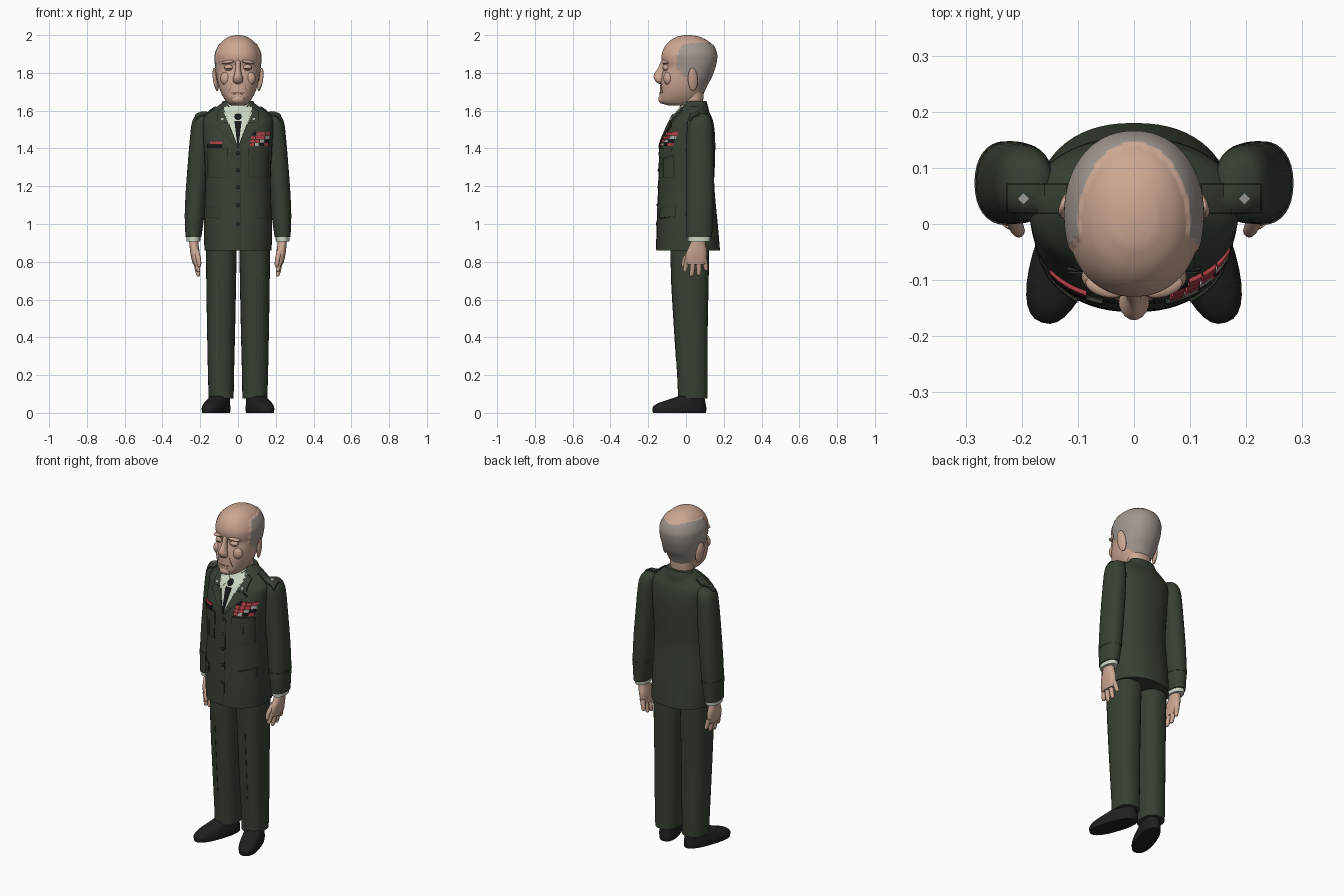
import bpy, bmesh, math
from mathutils import Vector, Matrix
from mathutils.bvhtree import BVHTree

if "Cube" in bpy.data.objects:
    bpy.data.objects.remove(bpy.data.objects["Cube"])


def material(name, r, g, b):
    m = bpy.data.materials.new(name)
    m.diffuse_color = (r, g, b, 1)
    m.use_nodes = True
    m.node_tree.nodes["Principled BSDF"].inputs["Base Color"].default_value = m.diffuse_color
    return m


GREEN = material("uniform green", .039, .052, .034)
DKGREEN = material("seam green", .022, .030, .019)
SKIN = material("skin", .60, .385, .29)
FOLD = material("skin fold", .27, .15, .11)
HAIR = material("grey hair", .35, .305, .275)
SHIRT = material("pale shirt", .60, .68, .55)
BLACK = material("shoe black", .014, .014, .015)
TIE = material("tie black", .008, .009, .011)
RED = material("ribbon red", .46, .05, .07)
SILVER = material("silver", .42, .42, .40)


def finish(name, bm, mat, angle=50):
    bmesh.ops.recalc_face_normals(bm, faces=bm.faces)
    me = bpy.data.meshes.new(name)
    bm.to_mesh(me)
    bm.free()
    ob = bpy.data.objects.new(name, me)
    bpy.context.collection.objects.link(ob)
    me.materials.append(mat)
    bpy.ops.object.select_all(action='DESELECT')
    bpy.context.view_layer.objects.active = ob
    ob.select_set(True)
    bpy.ops.object.shade_smooth_by_angle(angle=math.radians(angle))
    return ob


def spline(rows, k):
    """Smoothly interpolate between rows of ring values."""
    out = []
    for i in range(len(rows) - 1):
        p = [rows[max(i - 1, 0)], rows[i], rows[i + 1], rows[min(i + 2, len(rows) - 1)]]
        for j in range(k):
            t = j / k
            out.append([.5 * (2 * b + (c - a) * t + (2 * a - 5 * b + 4 * c - d) * t * t
                        + (3 * b - a - 3 * c + d) * t ** 3) for a, b, c, d in zip(*p)])
    return out + [list(rows[-1])]


def loft(name, rings, mat, seg=32, n=2.2, k=4, mx=None, angle=50):
    """Rings are (z, centre x, centre y, radius x, radius y)."""
    bm = bmesh.new()
    loops = []
    for z, cx, cy, rx, ry in spline(rings, k):
        loop = []
        for i in range(seg):
            c, s = math.cos(2 * math.pi * i / seg), math.sin(2 * math.pi * i / seg)
            loop.append(bm.verts.new((cx + rx * math.copysign(abs(c) ** (2 / n), c),
                                      cy + ry * math.copysign(abs(s) ** (2 / n), s), z)))
        loops.append(loop)
    for a, b in zip(loops, loops[1:]):
        for i in range(seg):
            j = (i + 1) % seg
            bm.faces.new((a[i], a[j], b[j], b[i]))
    bm.faces.new(loops[0])
    bm.faces.new(loops[-1])
    if mx:
        bm.transform(mx)
    return finish(name, bm, mat, angle)


def depth(rows):
    """Turn (z, front y, back y, radius x) into rings."""
    return [(z, 0, (f + b) / 2, r, (b - f) / 2) for z, f, b, r in rows]


def ball(name, loc, scale, mat, rot=(0, 0, 0)):
    bm = bmesh.new()
    bmesh.ops.create_uvsphere(bm, u_segments=20, v_segments=12, radius=1)
    ob = finish(name, bm, mat)
    ob.location, ob.scale, ob.rotation_euler = loc, scale, rot
    return ob


def surface(*obs):
    verts, polys = [], []
    for o in obs:
        n = len(verts)
        verts += [v.co.copy() for v in o.data.vertices]
        polys += [[i + n for i in p.vertices] for p in o.data.polygons]
    return BVHTree.FromPolygons(verts, polys)


def plate(name, quad, mat, surf, thick=.006, n=8, top=False):
    """Thin four-cornered panel draped on a surface, from the front or the top."""
    bm = bmesh.new()
    a, b, c, d = [Vector(q) for q in quad]
    ray = Vector((0, 0, -1)) if top else Vector((0, 1, 0))
    grid = []
    for i in range(n + 1):
        row = []
        for j in range(n + 1):
            u, v = i / n, j / n
            p = (a * (1 - u) + b * u) * (1 - v) + (d * (1 - u) + c * u) * v
            start = Vector((p.x, p.y, 3)) if top else Vector((p.x, -1, p.y))
            hit = surf.ray_cast(start, ray)[0] or surf.find_nearest(start)[0]
            row.append(bm.verts.new(hit - ray * thick))
        grid.append(row)
    for r, s in zip(grid, grid[1:]):
        for j in range(n):
            bm.faces.new((r[j], r[j + 1], s[j + 1], s[j]))
    # extrude the panel back into the surface
    top_faces = list(bm.faces)
    ext = bmesh.ops.extrude_face_region(bm, geom=top_faces, use_keep_orig=True)
    for e in ext["geom"]:
        if isinstance(e, bmesh.types.BMVert):
            e.co += ray * (thick + .002)
    bmesh.ops.remove_doubles(bm, verts=bm.verts, dist=.00005)
    return finish(name, bm, mat, 35)


def box(x0, x1, z0, z1):
    return [(x0, z0), (x1, z0), (x1, z1), (x0, z1)]


# jacket body
jacket = loft("jacket", depth([(.86, -.157, .180, .178), (1.0, -.154, .168, .180), (1.2, -.146, .150, .173),
              (1.32, -.143, .153, .176), (1.42, -.135, .155, .182), (1.5, -.105, .151, .186),
              (1.555, -.078, .140, .184), (1.595, -.045, .122, .15), (1.63, -.02, .108, .10),
              (1.65, -.005, .10, .075)]), GREEN, seg=64, n=2.3, k=6)

# neck, shirt collar and jacket collar
loft("neck", depth([(1.56, -.025, .085, .066), (1.62, -.02, .088, .066), (1.70, -.02, .095, .07)]), SKIN)
loft("shirt_collar", depth([(1.56, -.058, .098, .082), (1.6, -.045, .096, .078), (1.64, -.022, .094, .071)]), SHIRT)
loft("jacket_collar", depth([(1.57, -.02, .125, .115), (1.61, -.005, .120, .10), (1.652, .015, .108, .080)]), GREEN)

# arms, legs and shoes
arms = []
for s, side in ((1, "left"), (-1, "right")):
    def L(name, rows, mat, **kw):
        return loft(side + "_" + name, [(z, s * cx, cy, rx, ry) for z, cx, cy, rx, ry in rows], mat, **kw)
    arms.append(L("sleeve", [(1.588, .178, .072, .012, .02), (1.575, .186, .072, .038, .048), (1.54, .193, .072, .050, .064),
                (1.48, .198, .073, .054, .069), (1.38, .205, .073, .056, .072), (1.2, .220, .074, .055, .074),
                (1.05, .230, .073, .052, .072), (.93, .236, .070, .042, .067)], GREEN))
    L("sleeve_band", [(1.03, .231, .072, .053, .073), (1.055, .2298, .073, .0545, .0745)], GREEN, k=2)
    L("shirt_cuff", [(.908, .236, .069, .036, .058), (.94, .236, .07, .037, .06)], SHIRT, k=2)
    L("palm", [(.785, .222, .052, .016, .048), (.81, .224, .052, .021, .056), (.85, .228, .056, .025, .055),
               (.89, .233, .062, .024, .042), (.92, .235, .066, .025, .036)], SKIN, seg=20)
    # four fingers fanned from front to back, then the thumb
    for i, (y0, y1, tip) in enumerate(((.008, -.006, .745), (.037, .03, .722), (.068, .068, .727), (.097, .107, .752))):
        L("finger_%d" % (i + 1), [(tip, .209, y1, .004, .004), (tip + .007, .210, y1, .010, .011),
          (tip + .035, .215, (y0 + y1) / 2, .013, .0135), (.815, .224, y0, .015, .015)], SKIN, seg=12, n=2)
    L("thumb", [(.772, .205, -.014, .004, .004), (.780, .205, -.014, .010, .010),
                (.815, .209, -.006, .013, .013), (.865, .222, .025, .015, .016)], SKIN, seg=12, n=2)
    L("trouser_leg", [(.075, .089, .036, .066, .078), (.2, .090, .034, .069, .081), (.45, .0895, .026, .0745, .089),
                      (.7, .089, .021, .079, .099), (.92, .088, .019, .082, .104)], GREEN, n=2.4)
    mx = Matrix.Translation((s * .116, -.035, 0)) @ Matrix.Rotation(s * math.radians(19), 4, 'Z')
    loft(side + "_shoe", [(0, 0, 0, .054, .146), (.014, 0, 0, .056, .148), (.03, 0, .001, .056, .147),
         (.05, 0, .012, .053, .132), (.07, 0, .04, .049, .100), (.09, 0, .067, .046, .067),
         (.105, 0, .075, .040, .052)], BLACK, n=2.4, mx=mx)
    # trouser crease
    ob = bpy.data.objects[side + "_trouser_leg"]
    plate(side + "_trouser_crease", box(s * .1 - .0015, s * .1 + .0015, .28, .72), DKGREEN, surface(ob), .002)

# head with hair picked out by position and slightly raised
head = loft("head", depth([(1.628, -.095, .03, .035), (1.64, -.128, .055, .055), (1.665, -.140, .078, .074),
            (1.70, -.138, .094, .092), (1.74, -.136, .112, .104), (1.78, -.130, .134, .111), (1.83, -.118, .152, .117),
            (1.865, -.128, .160, .120), (1.90, -.128, .161, .119), (1.94, -.112, .146, .103), (1.97, -.085, .116, .080),
            (1.99, -.05, .075, .05), (1.997, -.025, .048, .028), (2.0, .0, .02, .008)]), SKIN, seg=128, n=2.15, k=8)
head.data.materials.append(HAIR)


def is_hair(c):
    if c.y < -.045 + .35 * max(0, c.z - 1.88) or c.z < max(1.70, 1.825 - 1.05 * (c.y + .04)):
        return False
    return c.z < 1.86 or (c.x / .097) ** 2 + (c.y / .143) ** 2 > 1


hair_verts = set()
for p in head.data.polygons:
    if is_hair(p.center):
        p.material_index = 1
        hair_verts.update(p.vertices)
normals = {i: head.data.vertices[i].normal.copy() for i in hair_verts}
for i, nrm in normals.items():
    head.data.vertices[i].co += nrm * .004

# face
face = surface(head)
loft("nose", [(1.742, 0, -.132, .010, .010), (1.752, 0, -.138, .025, .020), (1.772, 0, -.140, .027, .030),
              (1.792, 0, -.138, .020, .031), (1.825, 0, -.124, .014, .024), (1.862, 0, -.118, .014, .014),
              (1.875, 0, -.115, .006, .006)], SKIN, seg=20, n=2)
ball("chin", (0, -.122, 1.66), (.036, .024, .024), SKIN)
plate("mouth", [(-.04, 1.692), (.04, 1.692), (.034, 1.699), (-.034, 1.699)], FOLD, face, .002)
ball("lower_lip", (0, -.132, 1.686), (.03, .009, .007), SKIN)
for s, side in ((1, "left"), (-1, "right")):
    ball(side + "_eyelid", (s * .048, -.103, 1.828), (.025, .021, .018), SKIN)
    ball(side + "_eye_slit", (s * .048, -.114, 1.823), (.020, .011, .002), FOLD)
    ball(side + "_brow", (s * .052, -.112, 1.858), (.036, .018, .010), SKIN, (0, s * .15, s * .28))
    ball(side + "_cheek", (s * .062, -.094, 1.77), (.032, .026, .036), SKIN)
    ball(side + "_ear", (s * .118, .036, 1.765), (.012, .027, .062), SKIN, (.1, s * .12, s * .35))
    plate(side + "_smile_line", [(s * .032, 1.745), (s * .035, 1.745), (s * .052, 1.69), (s * .049, 1.69)],
          FOLD, face, .002)

# shirt front and tie
front = surface(jacket)
plate("shirt_front", [(-.004, 1.42), (.004, 1.42), (.08, 1.62), (-.08, 1.62)], SHIRT, front, .004, 12)
plate("tie", [(-.004, 1.42), (.004, 1.42), (.019, 1.545), (-.019, 1.545)], TIE, front, .008)
ball("tie_knot", (0, -.066, 1.562), (.021, .016, .026), TIE, (-.5, 0, 0))

# front opening and buttons
plate("front_seam", box(.014, .017, .865, 1.41), DKGREEN, front, .002)
for i, z in enumerate((1.375, 1.285, 1.195, 1.10, 1.0)):
    y = front.ray_cast(Vector((0, -1, z)), Vector((0, 1, 0)))[0].y
    ball("button_%d" % (i + 1), (0, y, z), (.009, .006, .009), DKGREEN)

shoulders = surface(jacket, *arms)
for s, side in ((1, "left"), (-1, "right")):
    def P(name, quad, mat, thick=.006, **kw):
        return plate(side + "_" + name, [(s * x, z) for x, z in quad], mat, kw.pop("surf", front), thick, **kw)
    # shirt collar point, lapel with notch
    P("collar_point", [(.012, 1.585), (.05, 1.525), (.078, 1.60), (.06, 1.63)], SHIRT, .009)
    P("lapel_edge", [(.0, 1.398), (.119, 1.517), (.088, 1.542), (.05, 1.532)], DKGREEN, .006)
    P("lapel", [(.0, 1.405), (.114, 1.518), (.085, 1.538), (.05, 1.535)], GREEN, .009)
    P("upper_collar", [(.05, 1.54), (.108, 1.542), (.108, 1.60), (.076, 1.62)], GREEN, .009)
    P("lapel_pin", box(.078, .09, 1.55, 1.562), SILVER, .0095, n=2)
    # chest and hip pockets
    P("chest_pocket_edge", box(.055, .163, 1.243, 1.402), DKGREEN, .003)
    P("chest_pocket", box(.058, .160, 1.246, 1.36), GREEN, .005)
    P("chest_pleat", box(.100, .118, 1.248, 1.35), GREEN, .008)
    P("chest_flap", [(.056, 1.362), (.109, 1.342), (.162, 1.362), (.109, 1.40)], GREEN, .008)
    P("chest_flap_top", box(.056, .162, 1.362, 1.40), GREEN, .0085)
    P("hip_flap_edge", [(.098, 1.026), (.170, 1.036), (.170, 1.098), (.098, 1.083)], DKGREEN, .004)
    P("hip_flap", [(.101, 1.030), (.168, 1.040), (.168, 1.095), (.101, 1.080)], GREEN, .008)
    # shoulder strap with badge
    P("strap_edge", box(.118, .228, .018, .072), DKGREEN, .004, surf=shoulders, top=True)
    P("shoulder_strap", box(.120, .226, .020, .070), GREEN, .008, surf=shoulders, top=True)
    P("shoulder_badge", [(.187, .045), (.197, .035), (.207, .045), (.197, .055)], SILVER, .0095,
      surf=shoulders, top=True, n=2)

# ribbon rows on one side, name plate and red bar on the other
for r in range(4):
    for c in range(4):
        x, z = .064 + .025 * c + .003 * r, 1.412 + .019 * r
        mat = (RED, RED, SILVER, RED, TIE)[(c * 2 + r * 3) % 5]
        plate("ribbon_%d_%d" % (r + 1, c + 1), box(x, x + .023, z, z + .017), mat, front, .008, n=2)
plate("name_plate", box(-.163, -.085, 1.403, 1.422), TIE, front, .009, n=4)
plate("red_bar", box(-.150, -.085, 1.424, 1.437), RED, front, .008, n=4)
